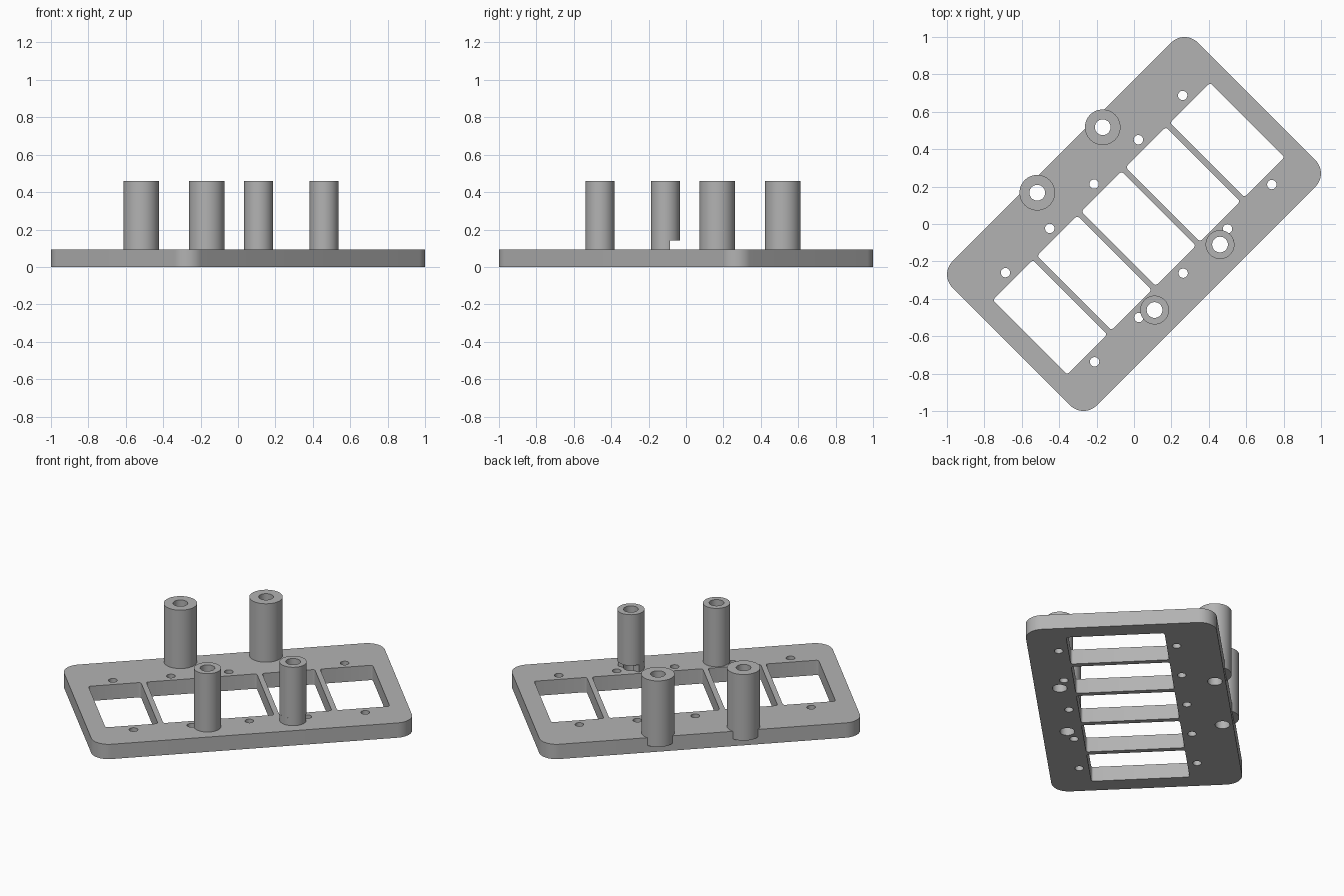
import bpy, bmesh
from math import radians, cos, sin, asin, pi, degrees
from mathutils import Matrix, Vector

cube = bpy.data.objects.get("Cube")
if cube:
    bpy.data.objects.remove(cube, do_unlink=True)

TURN = Matrix.Rotation(radians(45), 3, "Z")
PLATE_TOP, POST_TOP, NOTCH_TOP, LEDGE = 0.093, 0.46, 0.14, 0.045

gray = bpy.data.materials.new("plain gray")
gray.use_nodes = True
COLOR = (0.45, 0.45, 0.45, 1)
gray.diffuse_color = COLOR
gray.node_tree.nodes["Principled BSDF"].inputs["Base Color"].default_value = COLOR


def arc(cx, cy, r, start, end, steps):
    """Points along an arc, angles in degrees."""
    angles = [radians(start + (end - start) * i / steps) for i in range(steps + 1)]
    return [(cx + r * cos(a), cy + r * sin(a)) for a in angles]


def circle(cx, cy, r, sides=48):
    return arc(cx, cy, r, 0, 360, sides)[:-1]


def rounded_box(cx, cy, hx, hy, r, steps):
    points = []
    for i, (sx, sy) in enumerate([(1, 1), (-1, 1), (-1, -1), (1, -1)]):
        points += arc(cx + sx * (hx - r), cy + sy * (hy - r), r, 90 * i, 90 * i + 90, steps)
    return points


def turned(loop):
    return [tuple((TURN @ Vector((x, y, 0))).xy) for x, y in loop]


def extrude_profile(name, loops, bottom, top):
    """Fill an outline with holes and extrude it between two heights."""
    curve = bpy.data.curves.new(name, "CURVE")
    curve.dimensions = "2D"
    curve.fill_mode = "BOTH"
    curve.extrude = (top - bottom) / 2
    for loop in loops:
        spline = curve.splines.new("POLY")
        spline.points.add(len(loop) - 1)
        for point, (x, y) in zip(spline.points, loop):
            point.co = (x, y, 0, 1)
        spline.use_cyclic_u = True
    helper = bpy.data.objects.new(name + "_outline", curve)
    bpy.context.collection.objects.link(helper)
    bpy.context.view_layer.update()
    graph = bpy.context.evaluated_depsgraph_get()
    mesh = bpy.data.meshes.new_from_object(helper.evaluated_get(graph))
    bpy.data.objects.remove(helper, do_unlink=True)

    bm = bmesh.new()
    bm.from_mesh(mesh)
    bmesh.ops.remove_doubles(bm, verts=bm.verts, dist=0.0001)
    bmesh.ops.translate(bm, verts=bm.verts, vec=(0, 0, (top + bottom) / 2))
    bmesh.ops.recalc_face_normals(bm, faces=bm.faces)
    bm.to_mesh(mesh)
    bm.free()
    mesh.materials.clear()
    mesh.materials.append(gray)
    obj = bpy.data.objects.new(name, mesh)
    bpy.context.collection.objects.link(obj)
    bpy.ops.object.select_all(action="DESELECT")
    obj.select_set(True)
    bpy.context.view_layer.objects.active = obj
    bpy.ops.object.shade_smooth_by_angle(angle=radians(30))
    return obj


# Plate layout, along its own length and width
PITCH, MID, BORE = 0.335, -0.035, 0.042
POST_X = 0.2475
BACK_Y, BACK_R = 0.484, 0.095
FRONT_Y, FRONT_R = -0.403, 0.077

# Plate: five windows, a screw hole each side of every window, four post bores
loops = [rounded_box(0, 0, 0.927, 0.545, 0.1, 12)]
for i in range(-2, 3):
    loops.append(rounded_box(i * PITCH, MID, 0.152, 0.281, 0.014, 4))
    for side in (-1, 1):
        loops.append(circle(i * PITCH, MID + side * 0.337, 0.025, 24))
for side in (-1, 1):
    loops.append(circle(side * POST_X, BACK_Y, BORE))
    loops.append(circle(side * POST_X, FRONT_Y, BORE))
extrude_profile("plate", [turned(l) for l in loops], 0, PLATE_TOP)

# Hollow posts; the back pair overhangs the plate edge
for label, side in (("left", 1), ("right", -1)):
    x = side * POST_X
    extrude_profile("back_post_" + label,
                    [turned(circle(x, BACK_Y, r)) for r in (BACK_R, BORE)], LEDGE, POST_TOP)
    base = NOTCH_TOP if side > 0 else PLATE_TOP
    extrude_profile("front_post_" + label,
                    [turned(circle(x, FRONT_Y, r)) for r in (FRONT_R, BORE)], base, POST_TOP)

# Foot of the left front post, cut flat to clear the screw hole
(cx, cy), = turned([(POST_X, FRONT_Y)])
CUT = 0.025
outer, inner = degrees(asin(CUT / FRONT_R)), degrees(asin(CUT / BORE))
foot = arc(cx, cy, FRONT_R, 180 - outer, 360 + outer, 36)
foot += arc(cx, cy, BORE, 360 + inner, 180 - inner, 30)
extrude_profile("front_post_left_foot", [foot], PLATE_TOP, NOTCH_TOP)
